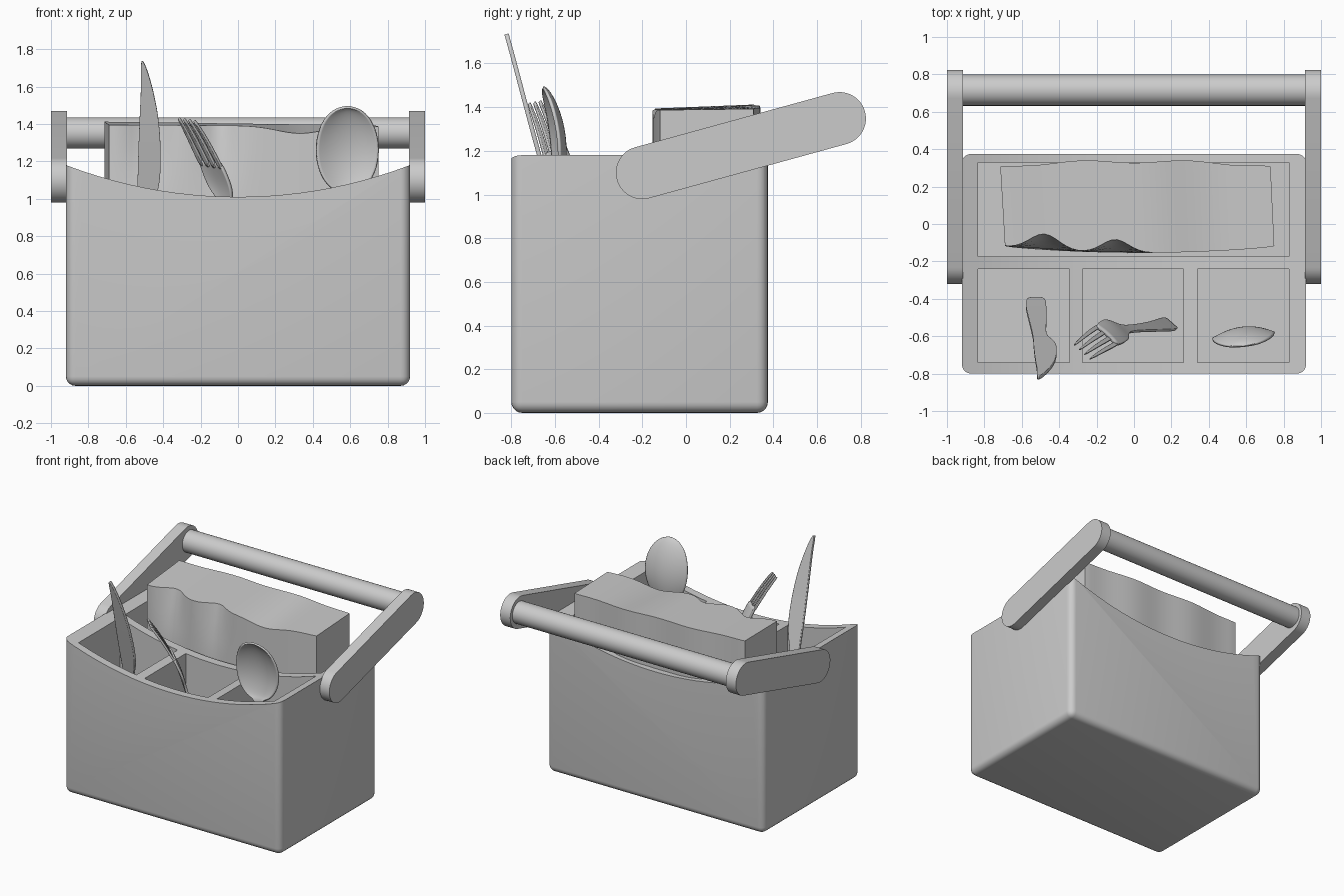
import bpy, bmesh, math
from mathutils import Vector, Matrix

if "Cube" in bpy.data.objects:
    bpy.data.objects.remove(bpy.data.objects["Cube"])

def finish(bm, name, angle=35):
    bmesh.ops.recalc_face_normals(bm, faces=bm.faces)
    me = bpy.data.meshes.new(name)
    bm.to_mesh(me)
    bm.free()
    ob = bpy.data.objects.new(name, me)
    bpy.context.collection.objects.link(ob)
    shade(ob, angle)
    return ob

def activate(ob):
    bpy.ops.object.select_all(action='DESELECT')
    ob.select_set(True)
    bpy.context.view_layer.objects.active = ob

def shade(ob, angle=35):
    activate(ob)
    bpy.ops.object.shade_smooth_by_angle(angle=math.radians(angle))

def add_box(bm, x0, x1, y0, y1, z0, z1):
    m = Matrix.Translation(((x0 + x1) / 2, (y0 + y1) / 2, (z0 + z1) / 2)) @ \
        Matrix.Diagonal((x1 - x0, y1 - y0, z1 - z0, 1))
    bmesh.ops.create_cube(bm, size=1, matrix=m)

def subtract(ob, cutter):
    mod = ob.modifiers.new("cut", 'BOOLEAN')
    mod.operation, mod.solver, mod.object = 'DIFFERENCE', 'EXACT', cutter
    activate(ob)
    bpy.ops.object.modifier_apply(modifier=mod.name)
    bpy.data.objects.remove(cutter)

# Caddy body: rounded box, pockets and a scooped rim cut out
bm = bmesh.new()
add_box(bm, -0.92, 0.92, -0.8, 0.375, 0, 1.5)
edges = [e for e in bm.edges if min(v.co.z for v in e.verts) < 0.1]
bmesh.ops.bevel(bm, geom=edges, offset=0.05, segments=5, profile=0.5, affect='EDGES')
body = finish(bm, "caddy_body")

bm = bmesh.new()
for x0, x1, y0, y1 in [(-0.835, 0.83, -0.175, 0.33), (-0.835, -0.345, -0.74, -0.24),
                       (-0.275, 0.265, -0.74, -0.24), (0.34, 0.83, -0.74, -0.24)]:
    add_box(bm, x0, x1, y0, y1, 0.08, 1.8)
subtract(body, finish(bm, "pocket_cutter"))

bm = bmesh.new()
bmesh.ops.create_cone(bm, cap_ends=True, segments=192, radius1=2.574, radius2=2.574, depth=4,
                      matrix=Matrix.Translation((0, 0, 3.584)) @ Matrix.Rotation(math.pi / 2, 4, 'X'))
subtract(body, finish(bm, "rim_cutter"))
shade(body)

# Handle arms: slanted stadium plates on both sides
A, B, R = (-0.2, 1.1), (0.703, 1.348), 0.121
tilt = math.atan2(B[1] - A[1], B[0] - A[0])
for side, label in ((-1, "left"), (1, "right")):
    bm = bmesh.new()
    ring = []
    for (cy, cz), start in ((B, -math.pi / 2), (A, math.pi / 2)):
        for i in range(25):
            a = tilt + start + math.pi * i / 24
            ring.append(bm.verts.new((side * 0.915, cy + R * math.cos(a), cz + R * math.sin(a))))
    face = bm.faces.new(ring)
    ext = bmesh.ops.extrude_face_region(bm, geom=[face])
    bmesh.ops.translate(bm, vec=(side * 0.085, 0, 0),
                        verts=[v for v in ext["geom"] if isinstance(v, bmesh.types.BMVert)])
    bm.faces.ensure_lookup_table()
    if not face.is_valid or len([f for f in bm.faces if len(f.verts) > 4]) < 2:
        bm.faces.new(ring)
    finish(bm, label + "_handle_arm")

# Grip bar
bm = bmesh.new()
bmesh.ops.create_cone(bm, cap_ends=True, segments=48, radius1=0.083, radius2=0.083, depth=1.85,
                      matrix=Matrix.Translation((0, 0.715, 1.352)) @ Matrix.Rotation(math.pi / 2, 4, 'Y'))
finish(bm, "grip_bar")

# Napkin stack: wavy lofted block
def bump(x, c, w):
    return math.exp(-((x - c) / w) ** 2)

N = 48
bm = bmesh.new()
rings = []
for t in (0, 0.68, 0.8, 0.9, 1):
    front, back = [], []
    k = max(0, (t - 0.6) / 0.4) ** 1.5
    for i in range(N + 1):
        u = i / N
        x = -0.69 + 1.44 * u
        y = -0.118 - 0.036 * math.sin(math.pi * u) ** 0.7
        y += k * (0.085 * bump(x, -0.48, 0.11) + 0.07 * bump(x, -0.1, 0.1))
        top = 1.395 - 0.04 * bump(x, 0.33, 0.17) - 0.008 * u
        front.append(bm.verts.new((x, y, 0.1 + t * (top - 0.1))))
        xb = -0.715 + 1.445 * u
        yb = 0.305 + 0.03 * math.sin(math.pi * u) ** 0.6 + 0.008 * math.cos(xb * 11.4 + 3.1)
        back.append(bm.verts.new((xb, min(yb, 0.345), 0.1 + t * (1.312 - 0.02 * u))))
    rings.append((front, back))
for (f0, b0), (f1, b1) in zip(rings, rings[1:]):
    lo, hi = f0 + b0[::-1], f1 + b1[::-1]
    for i in range(len(lo)):
        j = (i + 1) % len(lo)
        bm.faces.new((lo[i], lo[j], hi[j], hi[i]))
for f, b in (rings[0], rings[-1]):
    for i in range(N):
        bm.faces.new((f[i], f[i + 1], b[i + 1], b[i]))
finish(bm, "napkin_stack")

# Cutlery: smooth dished strips given by centre, half width and dish depth
def strip(name, rows, wdir, thick, smooth=2, cols=6):
    w = Vector(wdir).normalized()
    bm = bmesh.new()
    grid = []
    for x, y, z, hw, dish in rows:
        line = []
        for c in range(cols + 1):
            u = 2 * c / cols - 1
            p = Vector((x, y, z)) + w * hw * u
            p.y += dish * (1 - u * u)
            line.append(bm.verts.new(p))
        grid.append(line)
    for a, b in zip(grid, grid[1:]):
        for c in range(cols):
            bm.faces.new((a[c], a[c + 1], b[c + 1], b[c]))
    ob = finish(bm, name, 60)
    sub = ob.modifiers.new("smooth", 'SUBSURF')
    sub.levels = sub.render_levels = smooth
    sol = ob.modifiers.new("thickness", 'SOLIDIFY')
    sol.thickness, sol.offset = thick, 0
    return ob

# Knife: leans forward out of the left pocket
strip("knife", [(-0.525, -0.40, 0.18, 0.025, 0), (-0.525, -0.405, 0.2, 0.05, 0), (-0.525, -0.44, 0.32, 0.057, 0),
                (-0.512, -0.53, 0.65, 0.045, 0), (-0.508, -0.60, 0.92, 0.034, 0),
                (-0.49, -0.62, 0.99, 0.048, 0), (-0.475, -0.65, 1.10, 0.062, 0),
                (-0.472, -0.70, 1.28, 0.06, 0), (-0.475, -0.745, 1.45, 0.05, 0),
                (-0.49, -0.79, 1.62, 0.027, 0), (-0.506, -0.815, 1.71, 0.013, 0),
                (-0.512, -0.822, 1.735, 0.004, 0)], (1, 0, 0), 0.02)

# Fork: handle with neck and shoulder, four curved tines
W = Vector((0.72, -0.64, -0.12)).normalized()
strip("fork_handle", [(0.2, -0.535, 0.3, 0.04, 0), (0.185, -0.535, 0.34, 0.05, 0), (0.1, -0.55, 0.58, 0.03, 0),
                      (-0.02, -0.56, 0.85, 0.02, 0), (-0.06, -0.565, 0.97, 0.03, 0),
                      (-0.085, -0.565, 1.03, 0.075, 0.01), (-0.11, -0.575, 1.10, 0.087, 0.015),
                      (-0.15, -0.60, 1.20, 0.08, 0.012)], W, 0.018)
for i in range(4):
    s = (i - 1.5) / 1.5
    rows = []
    for x, y, z, spread, hw in [(-0.14, -0.592, 1.17, 0.068, 0.013), (-0.18, -0.615, 1.25, 0.066, 0.012),
                                (-0.225, -0.645, 1.34, 0.062, 0.010), (-0.275, -0.682, 1.425, 0.056, 0.005)]:
        p = Vector((x, y, z)) + W * s * spread
        rows.append((*p, hw, 0))
    strip("fork_tine_%d" % (i + 1), rows, W, 0.015, 2, 2)

# Spoon: oval bowl facing front, handle hidden in the right pocket
rows = [(0.6, -0.60, 0.2, 0.035, 0), (0.6, -0.60, 0.23, 0.05, 0), (0.6, -0.60, 0.45, 0.04, 0),
        (0.595, -0.59, 0.85, 0.022, 0), (0.59, -0.59, 1.0, 0.025, 0)]
for i in range(13):
    a = math.pi * (0.06 + 0.93 * i / 12)
    z = 1.26 - 0.23 * math.cos(a)
    rows.append((0.585, -0.595 - 0.06 * max(0, (z - 1.15) / 0.34) ** 2, z,
                 0.168 * math.sin(a) ** 0.9, 0.045 * math.sin(a)))
strip("spoon", rows, (1, 0.1, 0), 0.014)
